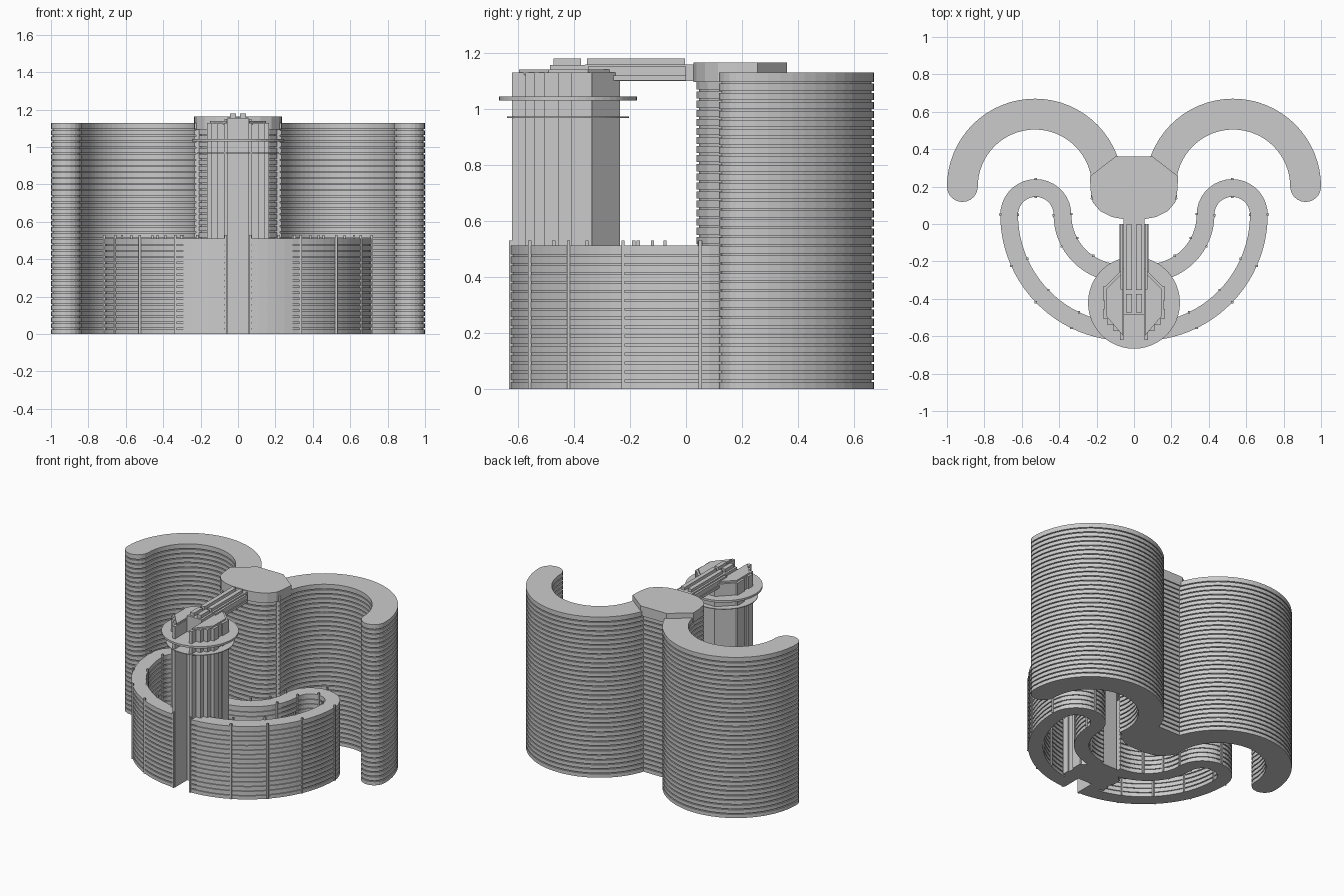
import bpy, bmesh
from math import sin, cos, pi, radians, hypot

if "Cube" in bpy.data.objects:
    bpy.data.objects.remove(bpy.data.objects["Cube"])

FLOOR = 0.0322


def finish(name, bm, mirror=False):
    bmesh.ops.recalc_face_normals(bm, faces=bm.faces)
    me = bpy.data.meshes.new(name)
    bm.to_mesh(me)
    bm.free()
    ob = bpy.data.objects.new(name, me)
    bpy.context.collection.objects.link(ob)
    if mirror:
        ob.modifiers.new("mirror", 'MIRROR')
    return ob


def loft(bm, rings):
    """Join equal-sized (points, z) rings into a closed solid."""
    loops = [[bm.verts.new((x, y, z)) for x, y in pts] for pts, z in rings]
    for a, b in zip(loops, loops[1:]):
        n = len(a)
        for i in range(n):
            j = (i + 1) % n
            bm.faces.new((a[i], a[j], b[j], b[i]))
    bm.faces.new(loops[0][::-1])
    bm.faces.new(loops[-1])


def prism(name, pts, z0, z1, mirror=False):
    bm = bmesh.new()
    loft(bm, [(pts, z0), (pts, z1)])
    return finish(name, bm, mirror)


def box(bm, x0, x1, y0, y1, z0, z1):
    pts = [(x0, y0), (x1, y0), (x1, y1), (x0, y1)]
    loft(bm, [(pts, z0), (pts, z1)])


def floors(name, outer, inner, top, mirror=False):
    """Stack of storeys: a full-size band and a thin recessed joint each."""
    n = round(top / FLOOR)
    h = top / n
    rings = []
    for i in range(n):
        z = i * h
        rings.append((outer, z))
        if i < n - 1:
            rings += [(outer, z + h * 0.78), (inner, z + h * 0.78), (inner, z + h)]
    rings.append((outer, top))
    bm = bmesh.new()
    loft(bm, rings)
    return finish(name, bm, mirror)


def arc(cx, cy, r, a0, a1, n):
    return [(cx + r * cos(radians(a0 + (a1 - a0) * i / n)),
             cy + r * sin(radians(a0 + (a1 - a0) * i / n))) for i in range(n + 1)]


def normals(path):
    out = []
    for i in range(len(path)):
        a, b = path[max(i - 1, 0)], path[min(i + 1, len(path) - 1)]
        dx, dy = b[0] - a[0], b[1] - a[1]
        d = hypot(dx, dy)
        out.append((dy / d, -dx / d))
    return out


def band(path, half, cap=0):
    """Outline of a strip along a path, optionally rounded at its start."""
    nor = normals(path)
    right = [(p[0] + n[0] * half, p[1] + n[1] * half) for p, n in zip(path, nor)]
    left = [(p[0] - n[0] * half, p[1] - n[1] * half) for p, n in zip(path, nor)]
    pts = right + left[::-1]
    (px, py), (nx, ny) = path[0], nor[0]
    tx, ty = -ny, nx
    for i in range(1, cap):
        a = pi * i / cap
        c, s = -cos(a) * half, -sin(a) * half
        pts.append((px + nx * c + tx * s, py + ny * c + ty * s))
    return pts


# Tall curved towers at the back
tall = arc(0.53, 0.2, 0.3875, 0, 192, 34)
floors("tall_tower", band(tall, 0.0825, 10), band(tall, 0.0735, 10), 1.128, True)

# Rear core joining the towers, with its roof cap
half_core = [(0.06, 0.027), (0.12, 0.038), (0.18, 0.068), (0.22, 0.115),
             (0.232, 0.18), (0.236, 0.255), (0.1, 0.36)]
core = half_core + [(-x, y) for x, y in half_core[::-1]]


def scaled(k):
    return [(x * k, 0.2 + (y - 0.2) * k) for x, y in core]


floors("rear_core", scaled(0.94), scaled(0.89), 1.1, False)
prism("core_cap", core, 1.095, 1.164)

# Low looping wings at the front
low = (arc(0.04, 0.05, 0.6275, -88, 0, 22)
       + arc(0.525, 0.05, 0.1425, 0, 180, 18)[1:]
       + arc(0.07, 0.05, 0.3125, 0, -90, 16)[1:])
floors("low_wing", band(low, 0.0475), band(low, 0.040), 0.512, True)

# Slim vertical posts on both faces of the wings
bm = bmesh.new()
nor = normals(low)
for i in (0, 6, 11, 16, 22, 31, 40, 45, 50):
    for side in (-1, 1):
        if side == -1 and i in (0, 50):
            continue
        x = low[i][0] + nor[i][0] * side * 0.0475
        y = low[i][1] + nor[i][1] * side * 0.0475
        box(bm, x - 0.006, x + 0.006, y - 0.006, y + 0.006, 0, 0.53)
finish("wing_posts", bm, True)

# Split front tower with stepped sides
stepped = [(0.055, -0.235), (0.155, -0.335), (0.166, -0.335), (0.166, -0.41),
           (0.157, -0.41), (0.157, -0.455), (0.166, -0.455), (0.166, -0.505),
           (0.142, -0.505), (0.142, -0.54), (0.11, -0.54), (0.11, -0.572),
           (0.075, -0.572), (0.075, -0.62), (0.055, -0.62)]
prism("front_tower_half", stepped, 0, 1.128, True)
prism("front_tower_cap", [(0.06, -0.26), (0.15, -0.35), (0.15, -0.49), (0.06, -0.595)],
      1.12, 1.139, True)

# Lift shaft in the slot between the tower halves
bm = bmesh.new()
box(bm, -0.056, 0.056, -0.485, -0.24, 0, 1.155)
finish("lift_shaft", bm)

# Observation discs
for name, r, z0, z1 in (("upper_disc", 0.246, 1.029, 1.043), ("lower_disc", 0.218, 0.966, 0.971)):
    prism(name, arc(0, -0.421, r, 0, 352.5, 47), z0, z1)

# Sky bridge to the core, with edge rails and raised roof strips
bm = bmesh.new()
box(bm, -0.056, 0.056, -0.36, 0.04, 1.098, 1.158)
for s in (-1, 1):
    xs = sorted((s * 0.05, s * 0.078))
    box(bm, *xs, -0.26, 0.0, 1.1, 1.118)
    xs = sorted((s * 0.058, s * 0.072))
    box(bm, *xs, -0.35, 0.0, 1.118, 1.15)
    xs = sorted((s * 0.012, s * 0.042))
    box(bm, *xs, -0.353, -0.003, 1.15, 1.178)
    box(bm, *xs, -0.472, -0.375, 1.15, 1.178)
finish("sky_bridge", bm)
